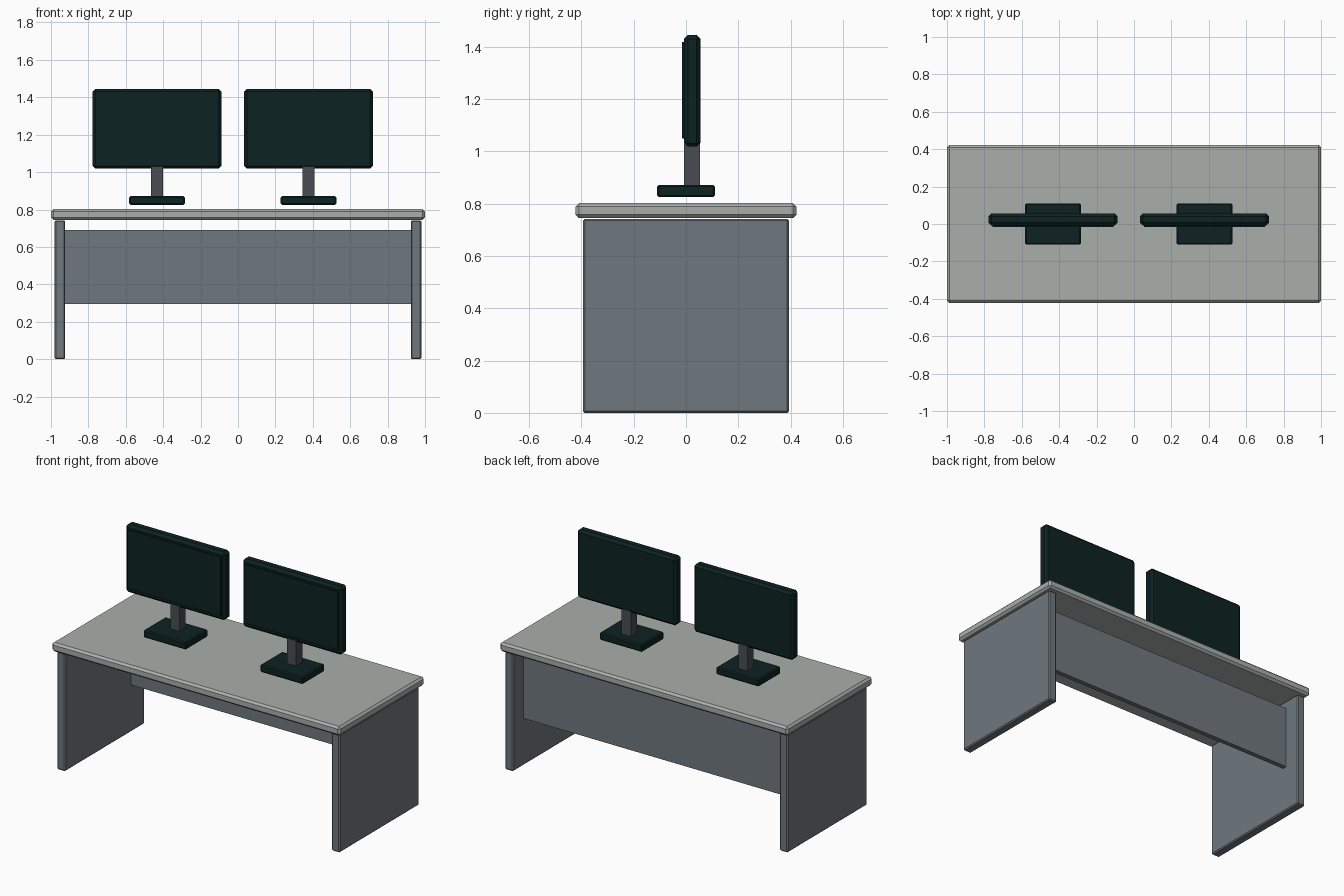
import bpy, bmesh

if "Cube" in bpy.data.objects:
    bpy.data.objects.remove(bpy.data.objects["Cube"])


def material(name, color):
    m = bpy.data.materials.new(name)
    m.diffuse_color = (*color, 1.0)
    m.use_nodes = True
    m.node_tree.nodes["Principled BSDF"].inputs["Base Color"].default_value = m.diffuse_color
    return m


LIGHT = material("light grey top", (0.40, 0.43, 0.41))
SLATE = material("slate grey panel", (0.162, 0.188, 0.209))
STEEL = material("dark grey stand", (0.065, 0.076, 0.084))
BLACK = material("green black plastic", (0.004, 0.016, 0.016))


def box(name, mat, x, y, z, chamfer=0.0):
    """Chamfered box from (min, max) ranges on each axis."""
    bm = bmesh.new()
    bmesh.ops.create_cube(bm, size=1.0)
    for v in bm.verts:
        for i, (lo, hi) in enumerate((x, y, z)):
            v.co[i] = lo if v.co[i] < 0 else hi
    if chamfer:
        bmesh.ops.bevel(bm, geom=bm.edges[:], offset=chamfer, segments=1,
                        affect='EDGES', profile=0.5)
    mesh = bpy.data.meshes.new(name)
    bm.to_mesh(mesh)
    bm.free()
    mesh.materials.append(mat)
    obj = bpy.data.objects.new(name, mesh)
    bpy.context.collection.objects.link(obj)
    return obj


# Desk: top, two slab legs, modesty panel towards the back
box("desktop", LIGHT, (-1, 1), (-0.422, 0.422), (0.745, 0.802), 0.013)
for side, x in (("left", (-0.981, -0.924)), ("right", (0.924, 0.981))):
    box(side + "_leg", SLATE, x, (-0.394, 0.394), (0, 0.742), 0.007)
box("modesty_panel", SLATE, (-0.93, 0.93), (0.26, 0.29), (0.295, 0.69))

# Two identical monitors
for side, cx in (("left", -0.433), ("right", 0.377)):
    def span(w):
        return (cx - w / 2, cx + w / 2)
    box(side + "_monitor_base", BLACK, span(0.297), (-0.11, 0.11), (0.825, 0.872), 0.007)
    box(side + "_monitor_stand", STEEL, span(0.064), (-0.007, 0.053), (0.865, 1.03))
    box(side + "_monitor_case", BLACK, span(0.69), (-0.008, 0.056), (1.018, 1.445), 0.015)
    box(side + "_monitor_screen", BLACK, span(0.647), (-0.016, -0.007), (1.05, 1.419))
